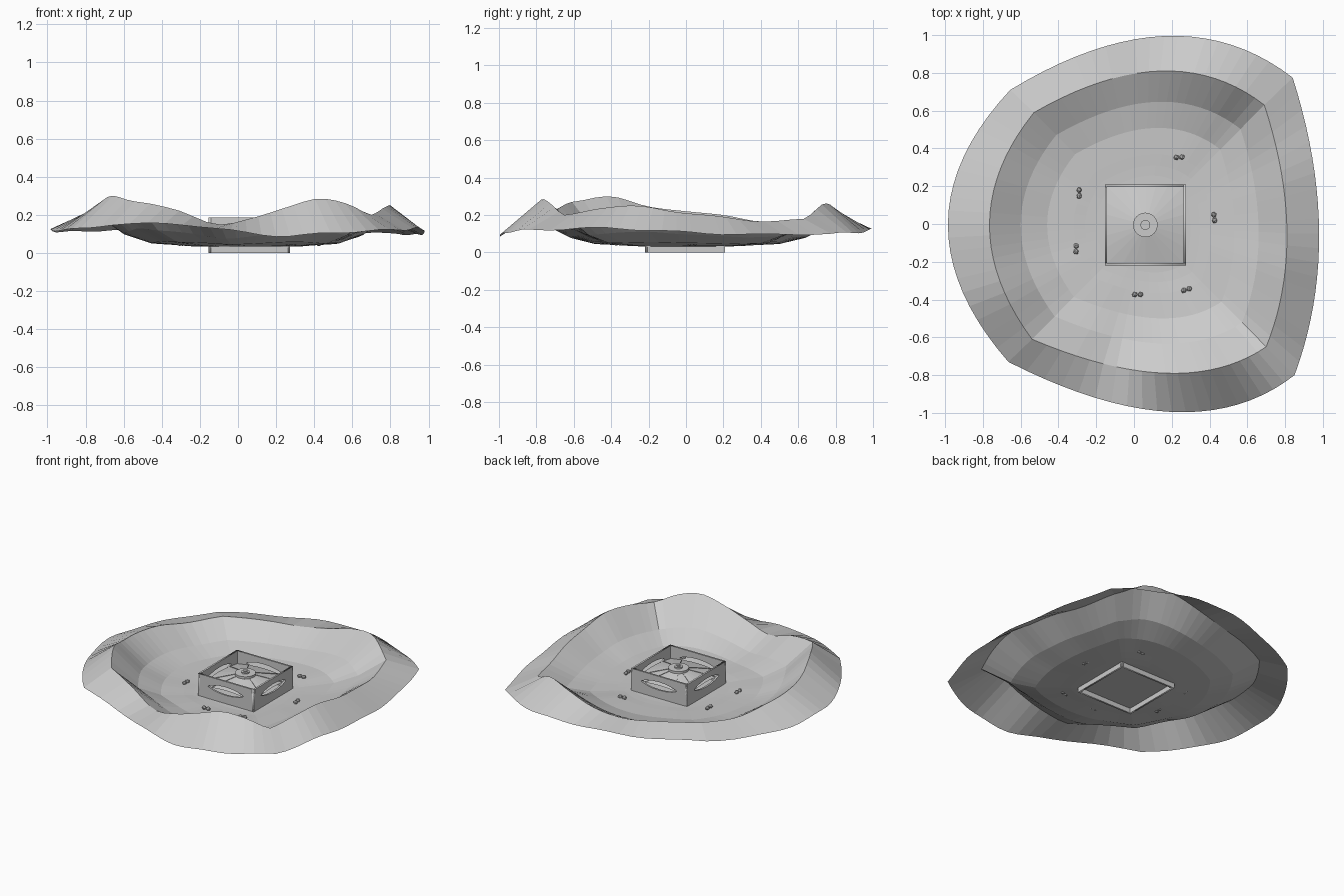
import bpy, bmesh, math, random
from mathutils import Vector, Matrix

random.seed(4)
cube = bpy.data.objects.get("Cube")
if cube:
    bpy.data.objects.remove(cube, do_unlink=True)

grey = bpy.data.materials.new("plain_grey")
grey.use_nodes = True
COLOUR = (0.6, 0.6, 0.6, 1)
grey.diffuse_color = COLOUR
grey.node_tree.nodes["Principled BSDF"].inputs["Base Color"].default_value = COLOUR

CX, CY = 0.06, -0.005      # centre of the enclosure
HALF = 0.214               # half width of the enclosure
TOP = 0.185
SEG = 20                   # segments on each side of the terrain


def add_mesh(name, bm):
    mesh = bpy.data.meshes.new(name)
    bm.to_mesh(mesh)
    bm.free()
    mesh.materials.append(grey)
    obj = bpy.data.objects.new(name, mesh)
    bpy.context.collection.objects.link(obj)
    return obj


def smooth_sample(values, t):
    """Catmull-Rom value at t in 0..1 along an even list."""
    n = len(values) - 1
    i = min(int(t * n), n - 1)
    f = t * n - i
    a, b, c, d = (values[max(0, min(n, i + k))] for k in (-1, 0, 1, 2))
    return b + 0.5 * f * (c - a + f * (2*a - 5*b + 4*c - d + f * (3*(b - c) + d - a)))


def outline(corners, middles, heights):
    """Closed loop of four bowed sides with a height along each side."""
    pts = []
    for k in range(4):
        a, b, m = Vector(corners[k]), Vector(corners[(k + 1) % 4]), Vector(middles[k])
        c = 2 * m - (a + b) / 2
        for s in range(SEG):
            t = s / SEG
            p = a * (1 - t)**2 + c * 2 * t * (1 - t) + b * t * t
            pts.append(Vector((p.x, p.y, smooth_sample(heights[k], t))))
    return pts


# Crater terrain: sides run front, left, back, right
skirt = outline(
    [(-0.665, -0.73), (0.85, -0.80), (0.84, 0.775), (-0.655, 0.71)],
    [(0.2, -0.995), (0.98, -0.05), (0.16, 0.995), (-0.985, 0)],
    [(0.145, 0.155, 0.12, 0.09, 0.1, 0.115, 0.12), (0.12, 0.13, 0.11, 0.095, 0.1),
     (0.1, 0.11, 0.13, 0.12, 0.12), (0.12, 0.11, 0.12, 0.12, 0.145)])
rim = outline(
    [(-0.54, -0.61), (0.70, -0.65), (0.69, 0.63), (-0.53, 0.59)],
    [(0.17, -0.79), (0.81, -0.05), (0.14, 0.81), (-0.765, 0)],
    [(0.27, 0.225, 0.15, 0.185, 0.24, 0.285, 0.26, 0.2),
     (0.2, 0.235, 0.25, 0.215, 0.195, 0.165, 0.18),
     (0.18, 0.26, 0.235, 0.18, 0.15, 0.16, 0.17),
     (0.17, 0.165, 0.2, 0.22, 0.245, 0.3, 0.27)])

FLOOR = 0.033
rings = [skirt, rim]
for scale, lift in [(0.8, 0.36), (0.63, 0.1), (0.46, 0.045), (0.385, 0.015), (0.32, 0.0)]:
    rings.append([Vector((CX + (p.x - CX) * scale, CY + (p.y - CY) * scale,
                          FLOOR + (p.z - FLOOR) * lift)) for p in rim])
for i, p in enumerate(skirt):
    p.z += 0.005 * math.sin(i * 1.1)

bm = bmesh.new()
loops = [[bm.verts.new(p) for p in ring] for ring in rings]
count = len(skirt)
for outer, inner in zip(loops, loops[1:]):
    for i in range(count):
        j = (i + 1) % count
        bm.faces.new((outer[i], outer[j], inner[j], inner[i]))
bm.faces.new(loops[-1])
add_mesh("crater_terrain", bm)


# Enclosure walls, each with a lens-shaped opening
def wall(name, angle):
    curve = bpy.data.curves.new(name, "CURVE")
    curve.dimensions = "2D"
    curve.fill_mode = "BOTH"
    curve.extrude = 0.006
    frame = [(-HALF, 0), (HALF, 0), (HALF, TOP), (-HALF, TOP)]
    arc = [(0.135 * math.cos(math.pi * k / 8), 0.028 * math.sin(math.pi * k / 8)**1.5)
           for k in range(9)]
    lens = [(x, 0.118 + z) for x, z in arc] + [(x, 0.118 - z) for x, z in arc[-2:0:-1]]
    for shape in (frame, lens):
        spline = curve.splines.new("POLY")
        spline.points.add(len(shape) - 1)
        for point, (x, z) in zip(spline.points, shape):
            point.co = (x, z, 0, 1)
        spline.use_cyclic_u = True
    temp = bpy.data.objects.new(name + "_curve", curve)
    bpy.context.collection.objects.link(temp)
    mesh = bpy.data.meshes.new_from_object(
        temp.evaluated_get(bpy.context.evaluated_depsgraph_get()))
    bpy.data.objects.remove(temp, do_unlink=True)
    mesh.transform(Matrix.Translation((CX, CY, 0)) @ Matrix.Rotation(angle, 4, "Z")
                   @ Matrix.Translation((0, -HALF + 0.006, 0))
                   @ Matrix.Rotation(math.pi / 2, 4, "X"))
    mesh.materials.clear()
    mesh.materials.append(grey)
    bpy.context.collection.objects.link(bpy.data.objects.new(name, mesh))


for k, side in enumerate(("front", "left", "back", "right")):
    wall(side + "_wall", k * math.pi / 2)


# Shallow roof inside the walls, falling away from its centre
def roof_z(r):
    return 0.168 - 0.25 * r


def square_reach(a):
    return (HALF - 0.01) / max(abs(math.cos(a)), abs(math.sin(a)))


bm = bmesh.new()
apex = bm.verts.new((CX, CY, roof_z(0)))
edge = []
for k in range(24):
    a = k * math.tau / 24
    r = square_reach(a)
    edge.append(bm.verts.new((CX + r * math.cos(a), CY + r * math.sin(a), roof_z(r))))
for k in range(24):
    bm.faces.new((apex, edge[k], edge[(k + 1) % 24]))
add_mesh("roof", bm)

# Thin ribs radiating over the roof
bm = bmesh.new()
for k in range(12):
    if k % 3 == 0:
        continue
    a = k * math.tau / 12
    r0, r1 = 0.06, square_reach(a)
    m = (Matrix.Translation((CX, CY, roof_z((r0 + r1) / 2) + 0.001))
         @ Matrix.Rotation(a, 4, "Z") @ Matrix.Translation(((r0 + r1) / 2, 0, 0))
         @ Matrix.Rotation(math.atan(0.25), 4, "Y")
         @ Matrix.Diagonal((r1 - r0, 0.004, 0.004, 1)))
    bmesh.ops.create_cube(bm, size=1, matrix=m)
add_mesh("roof_ribs", bm)

# Central disc and hub
for name, radius, low, high in (("roof_disc", 0.065, 0.15, 0.167),
                                ("roof_hub", 0.026, 0.16, 0.176),
                                ("hub_cap", 0.012, 0.17, 0.183)):
    bm = bmesh.new()
    bmesh.ops.create_cone(bm, cap_ends=True, segments=24, radius1=radius, radius2=radius,
                          depth=high - low,
                          matrix=Matrix.Translation((CX, CY, (low + high) / 2)))
    add_mesh(name, bm)

# Small rock piles around the enclosure
piles = [(0.24, 0.355, 0.0), (-0.29, 0.165, 1.3), (-0.305, -0.13, 1.6),
         (0.02, -0.37, 0.0), (0.28, -0.35, 0.3), (0.425, 0.035, 1.57)]
for n, (x, y, turn) in enumerate(piles):
    bm = bmesh.new()
    for off in (-0.016, 0.014):
        m = (Matrix.Translation((x, y, 0.05)) @ Matrix.Rotation(turn, 4, "Z")
             @ Matrix.Translation((off, random.uniform(-0.005, 0.005), 0))
             @ Matrix.Rotation(random.uniform(0, 3), 4, "X")
             @ Matrix.Diagonal((0.016, 0.014, 0.015, 1)))
        bmesh.ops.create_icosphere(bm, subdivisions=1, radius=1, matrix=m)
    add_mesh("rock_pile_%d" % (n + 1), bm)
